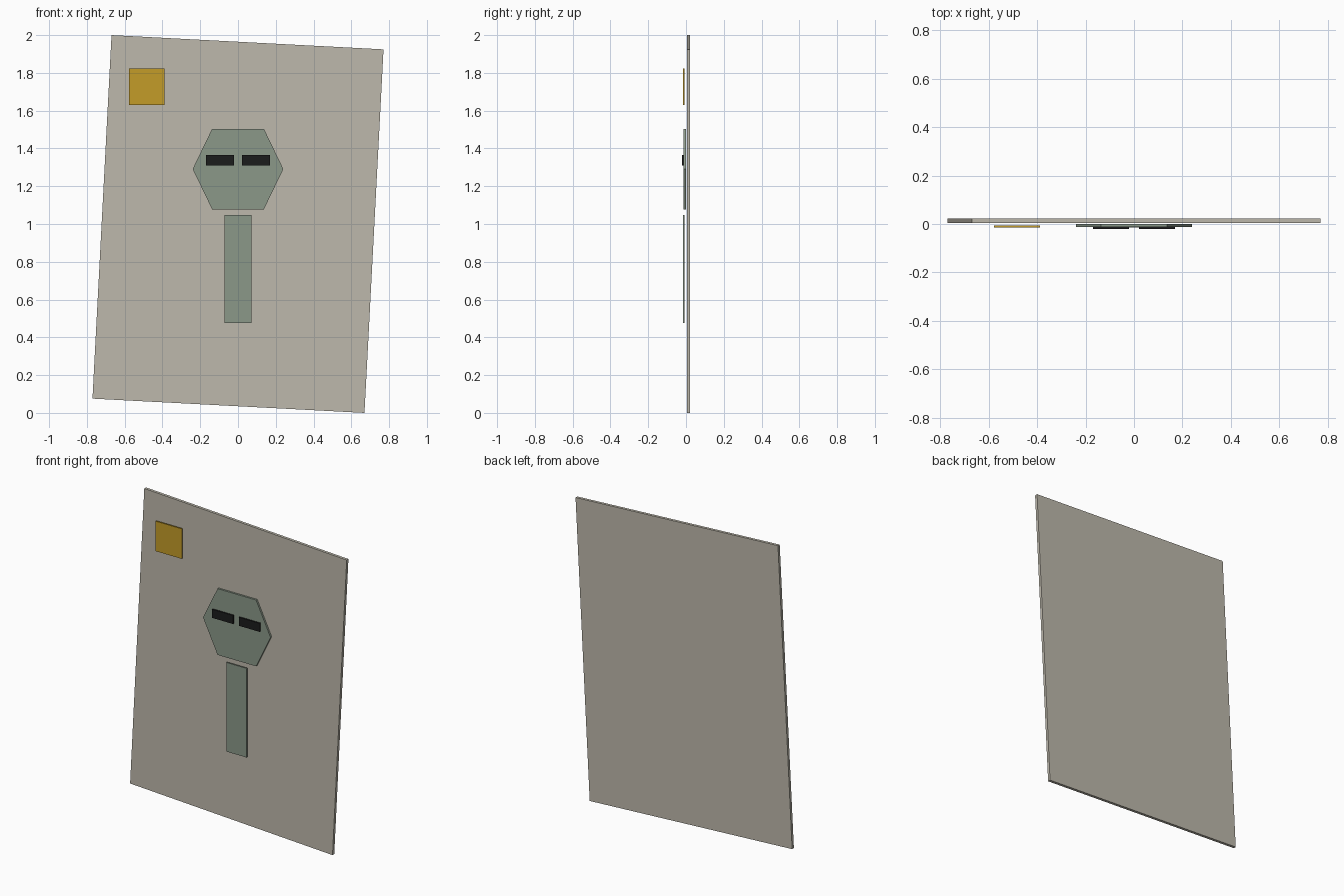
import bpy
import bmesh
import math

if "Cube" in bpy.data.objects:
    bpy.data.objects.remove(bpy.data.objects["Cube"])


def material(name, rgb):
    """Flat colour given as 0-255 sRGB, stored as linear."""
    lin = [(c / 255 / 12.92) if c < 11 else ((c / 255 + 0.055) / 1.055) ** 2.4 for c in rgb]
    m = bpy.data.materials.new(name)
    m.diffuse_color = (*lin, 1)
    m.use_nodes = True
    m.node_tree.nodes["Principled BSDF"].inputs["Base Color"].default_value = m.diffuse_color
    return m


def plate(name, outline, y_front, y_back, mat):
    """Extrude an (x, z) outline from y_front to y_back."""
    bm = bmesh.new()
    face = bm.faces.new([bm.verts.new((x, y_front, z)) for x, z in outline])
    ext = bmesh.ops.extrude_face_region(bm, geom=[face])
    verts = [g for g in ext["geom"] if isinstance(g, bmesh.types.BMVert)]
    bmesh.ops.translate(bm, verts=verts, vec=(0, y_back - y_front, 0))
    bmesh.ops.recalc_face_normals(bm, faces=bm.faces)
    me = bpy.data.meshes.new(name)
    bm.to_mesh(me)
    bm.free()
    me.materials.append(mat)
    ob = bpy.data.objects.new(name, me)
    bpy.context.collection.objects.link(ob)
    return ob


def rect(x0, x1, z0, z1):
    return [(x0, z0), (x1, z0), (x1, z1), (x0, z1)]


paper = material("warm grey paper", (190, 185, 172))
green = material("grey green", (139, 152, 137))
yellow = material("mustard yellow", (196, 156, 40))
black = material("near black", (27, 28, 28))

# Tilted sheet, turned three degrees clockwise
a, w, h = math.radians(3), 1.442, 1.927
sheet = [(x * math.cos(a) + z * math.sin(a), 1 - x * math.sin(a) + z * math.cos(a))
         for x, z in rect(-w / 2, w / 2, -h / 2, h / 2)]
plate("sheet", sheet, 0.004, 0.022, paper)

# Hexagonal head and the stem below it
head = [(-0.24, 1.291), (-0.137, 1.078), (0.137, 1.078),
        (0.24, 1.291), (0.137, 1.504), (-0.137, 1.504)]
plate("head", head, -0.012, 0.0, green)
plate("stem", rect(-0.072, 0.072, 0.475, 1.048), -0.015, -0.007, green)

# Pair of eye slots
for side, s in (("left", -1), ("right", 1)):
    x0, x1 = sorted((s * 0.021, s * 0.17))
    plate(side + "_eye", rect(x0, x1, 1.311, 1.366), -0.021, -0.012, black)

# Square note in the upper left corner
plate("corner_square", rect(-0.577, -0.389, 1.629, 1.822), -0.015, -0.007, yellow)
